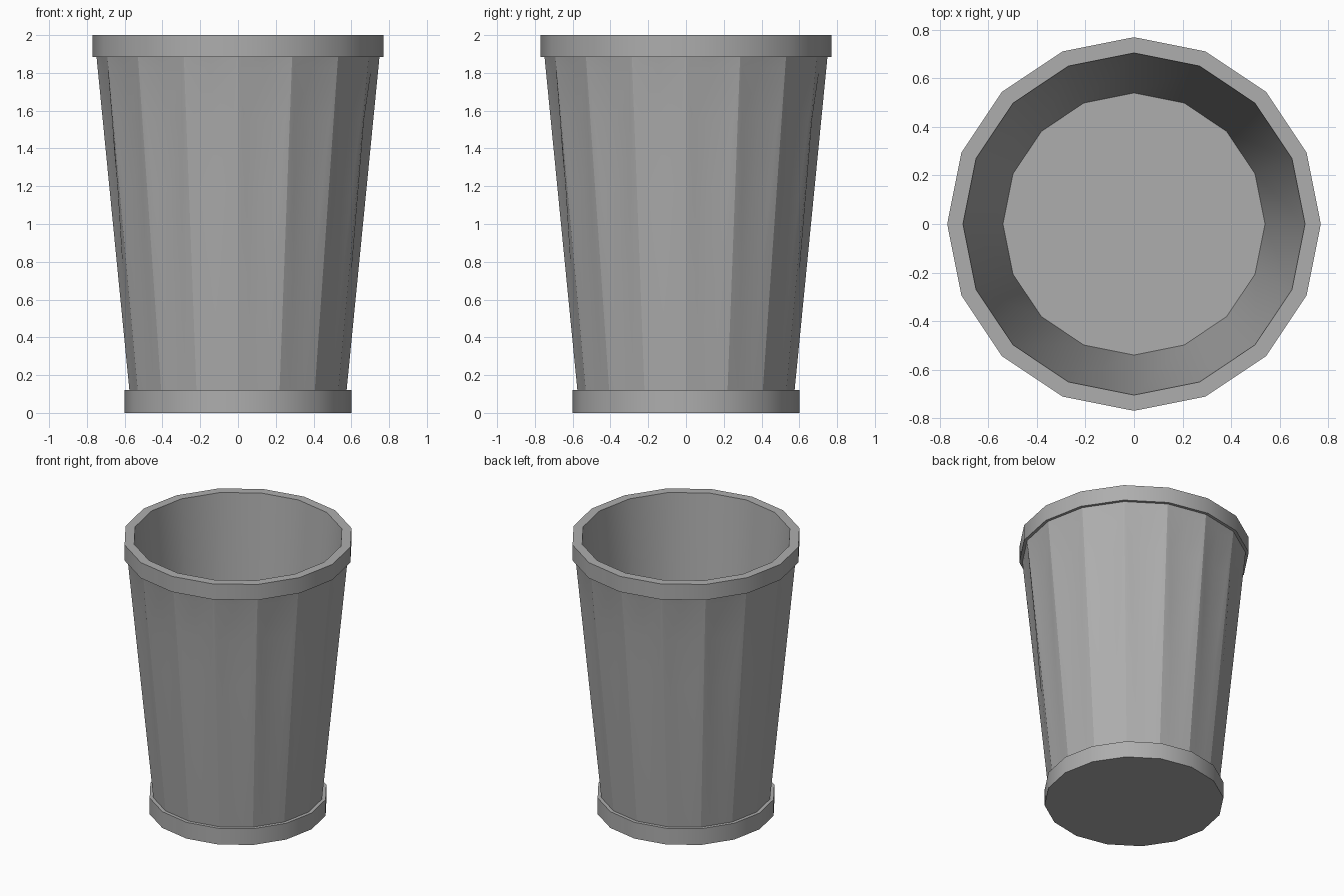
import bpy, bmesh, math
from mathutils import Vector

SIDES = 16
STEP = math.tau / SIDES

cube = bpy.data.objects.get("Cube")
if cube:
    bpy.data.objects.remove(cube)

grey = bpy.data.materials.new("grey_metal")
grey.use_nodes = True
colour = (0.42, 0.42, 0.42, 1)
grey.diffuse_color = colour
grey.node_tree.nodes["Principled BSDF"].inputs["Base Color"].default_value = colour


def skin(name, rings, crease, cap_first=False, cap_last=False):
    """Bridge a stack of closed rings into one object."""
    bm = bmesh.new()
    loops = [[bm.verts.new(p) for p in ring] for ring in rings]
    for low, high in zip(loops, loops[1:]):
        for j in range(len(low)):
            k = (j + 1) % len(low)
            bm.faces.new((low[j], low[k], high[k], high[j]))
    if cap_first:
        bm.faces.new(loops[0][::-1])
    if cap_last:
        bm.faces.new(loops[-1])
    mesh = bpy.data.meshes.new(name)
    bm.to_mesh(mesh)
    bm.free()
    mesh.materials.append(grey)
    obj = bpy.data.objects.new(name, mesh)
    bpy.context.collection.objects.link(obj)
    bpy.ops.object.select_all(action='DESELECT')
    obj.select_set(True)
    bpy.context.view_layer.objects.active = obj
    bpy.ops.object.shade_smooth_by_angle(angle=math.radians(crease))
    return obj


def corner(radius, z, j):
    return Vector((radius * math.cos(j * STEP), radius * math.sin(j * STEP), z))


def polygon(radius, z):
    return [corner(radius, z, j) for j in range(SIDES)]


def panel_ring(z, inset, depth):
    """Tapered ring whose flat panels are pressed in between their corners."""
    radius = 0.575 + (z - 0.12) * 0.0986
    ring = []
    for j in range(SIDES):
        a, b = corner(radius, z, j), corner(radius, z, j + 1)
        inward = -Vector((a.x + b.x, a.y + b.y, 0)).normalized()
        ring += [a, a.lerp(b, inset), a.lerp(b, 0.5) + inward * depth,
                 a.lerp(b, 1 - inset)]
    return ring


# Foot band with closed underside
skin("base_band", [polygon(r, z) for r, z in
                   ((0.6, 0), (0.6, 0.12), (0.56, 0.12))], 30, cap_first=True)

# Tapered wall with a shallow dent in every panel
skin("outer_wall", [panel_ring(*row) for row in (
    (0.12, 0.3, 0), (0.73, 0.25, 0.003), (1.2, 0.16, 0.014),
    (1.55, 0.09, 0.02), (1.83, 0.04, 0.008), (1.885, 0.03, 0))], 16)

# Rim band
skin("rim_band", [polygon(r, z) for r, z in
                  ((0.73, 1.885), (0.77, 1.885), (0.77, 2), (0.705, 2))], 30)

# Inner lining and floor
skin("inner_lining", [polygon(0.705, 2), polygon(0.54, 0.12)], 30, cap_last=True)
